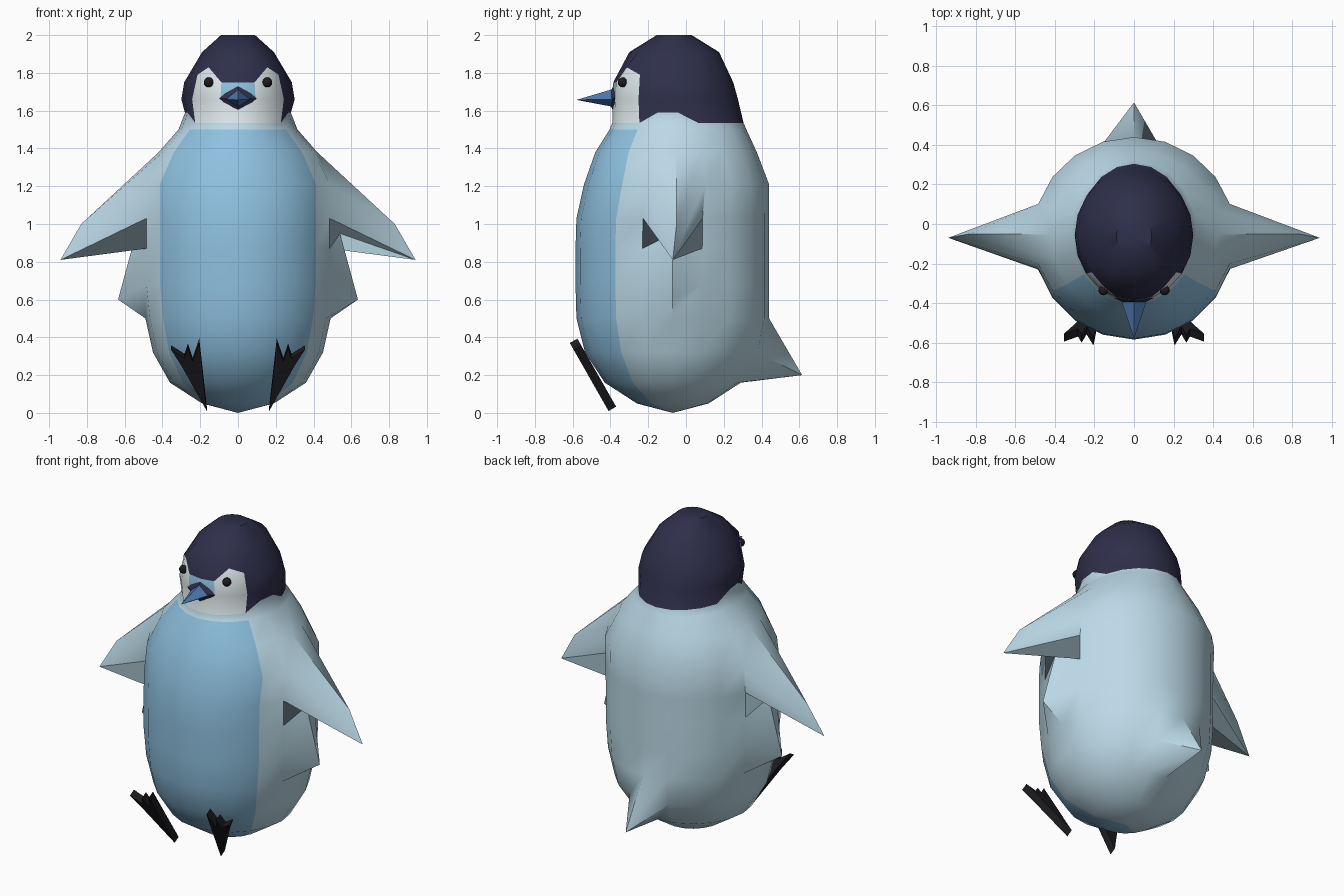
import bpy, bmesh, math

if "Cube" in bpy.data.objects:
    bpy.data.objects.remove(bpy.data.objects["Cube"])


def material(name, rgb):
    m = bpy.data.materials.new(name)
    m.diffuse_color = (*rgb, 1)
    m.use_nodes = True
    m.node_tree.nodes["Principled BSDF"].inputs["Base Color"].default_value = m.diffuse_color
    return m


NAVY = material("navy", (0.028, 0.028, 0.07))
PALE = material("pale_blue", (0.50, 0.70, 0.80))
BELLY = material("belly_blue", (0.27, 0.53, 0.74))
WHITE = material("face_white", (0.72, 0.80, 0.82))
BEAK = material("beak_blue", (0.08, 0.2, 0.45))
BLACK = material("black", (0.012, 0.012, 0.015))


def finish(name, bm, mats, angle=None):
    bmesh.ops.recalc_face_normals(bm, faces=bm.faces[:])
    me = bpy.data.meshes.new(name)
    bm.to_mesh(me)
    bm.free()
    ob = bpy.data.objects.new(name, me)
    bpy.context.collection.objects.link(ob)
    for m in mats:
        me.materials.append(m)
    if angle:
        bpy.ops.object.select_all(action='DESELECT')
        ob.select_set(True)
        bpy.context.view_layer.objects.active = ob
        bpy.ops.object.shade_smooth_by_angle(angle=math.radians(angle))
    return ob


# Body and head: 20-sided rings of (z, half width, front y, back y)
RINGS = [
    (0.05, 0.19, -0.26, 0.12), (0.16, 0.36, -0.43, 0.29),
    (0.32, 0.45, -0.535, 0.40), (0.50, 0.49, -0.58, 0.44),
    (0.68, 0.51, -0.585, 0.44), (0.87, 0.51, -0.585, 0.44),
    (1.03, 0.51, -0.58, 0.44), (1.21, 0.51, -0.54, 0.44),
    (1.38, 0.42, -0.48, 0.375), (1.50, 0.315, -0.405, 0.32),
    (1.535, 0.28, -0.39, 0.305), (1.66, 0.30, -0.388, 0.275),
    (1.75, 0.285, -0.385, 0.25), (1.91, 0.19, -0.30, 0.175),
    (2.00, 0.09, -0.155, 0.03),
]
# Side points pulled out for hip, armpit, wing tip and wing edge: ring -> (x, z)
SIDE = {4: (0.635, 0.60), 5: (0.54, 0.95), 6: (0.94, 0.81), 7: (0.83, 1.00)}
# Face mask outline heights by column away from the front
MASK = {2: 1.83, 3: 1.79}
N = 20

bm = bmesh.new()
rings = []
for r, (z, rx, yf, yb) in enumerate(RINGS):
    ring = []
    for c in range(N):
        a = math.tau * c / N
        k = min(c, N - c)
        x = rx * math.sin(a)
        y = (yf + yb) / 2 - (yb - yf) / 2 * math.cos(a)
        h = z
        if k == 5 and r in SIDE:
            x, h = math.copysign(SIDE[r][0], x), SIDE[r][1]
        if r == 2 and k == 10:        # tail tip
            x, y, h = 0, 0.615, 0.20
        if r == 12 and k in MASK:
            h = MASK[k]
            x, y = x * 0.93, y + 0.01
        if r == 10 and k in (4, 5):   # shoulders rise under the cap
            h = 1.59
        ring.append(bm.verts.new((x, y, h)))
    rings.append(ring)


def face(verts, index):
    f = bm.faces.new(verts)
    f.material_index = index


for r in range(len(rings) - 1):
    for c in range(N):
        d = (c + 1) % N
        quad = [rings[r][c], rings[r][d], rings[r + 1][d], rings[r + 1][c]]
        k = min(c, N - 1 - c)
        front = k < 3
        if r < 9:
            mat = 1 if front else 0
        elif r == 9:
            mat = 0
        elif r in (10, 11) and front:
            mat = 1 if r == 11 and k == 0 else 3
        else:
            mat = 2
        if r == 6 and c in (4, 5, 14, 15):
            # split the wing underside along a line to the tip
            s = 0 if c in (5, 15) else 1
            face([quad[s], quad[s + 1], quad[s + 2]], mat)
            face([quad[s], quad[s + 2], quad[(s + 3) % 4]], mat)
        else:
            face(quad, mat)
bottom = bm.verts.new((0, -0.07, 0.0))
top = bm.verts.new((0, -0.07, 2.0))
for c in range(N):
    d = (c + 1) % N
    face([bottom, rings[0][d], rings[0][c]], 1 if min(c, N - 1 - c) < 3 else 0)
    face([top, rings[-1][c], rings[-1][d]], 2)
finish("body", bm, [PALE, BELLY, NAVY, WHITE], 40)


def pyramid(name, w, top_z, mid_z, low_z, base_y, tip, mat):
    b = bmesh.new()
    base = [b.verts.new(p) for p in ((0, base_y, top_z), (w, base_y, mid_z),
                                     (0, base_y, low_z), (-w, base_y, mid_z))]
    t = b.verts.new(tip)
    b.faces.new(base)
    for i in range(4):
        b.faces.new((base[i], base[(i + 1) % 4], t))
    return finish(name, b, [mat])


# Beak and the dark diamond behind it
pyramid("beak_surround", 0.10, 1.75, 1.665, 1.58, -0.375, (0, -0.42, 1.665), NAVY)
pyramid("beak", 0.065, 1.715, 1.66, 1.62, -0.385, (0, -0.58, 1.657), BEAK)

# Foot outline in front view (x, z), lying on a tilted plane
FOOT = [(0.165, 0.01), (0.205, 0.37), (0.24, 0.27), (0.265, 0.345),
        (0.283, 0.29), (0.355, 0.335), (0.30, 0.25)]
for side, s in (("right", 1), ("left", -1)):
    b = bmesh.new()
    slab = b.faces.new([b.verts.new((s * x, -0.41 - (z - 0.01) * 0.57, z)) for x, z in FOOT])
    out = bmesh.ops.extrude_face_region(b, geom=[slab], use_keep_orig=True)
    verts = [g for g in out["geom"] if isinstance(g, bmesh.types.BMVert)]
    bmesh.ops.translate(b, verts=verts, vec=(0, 0.04, 0.023))
    finish(side + "_foot", b, [BLACK])

    # Eye
    b = bmesh.new()
    bmesh.ops.create_uvsphere(b, u_segments=12, v_segments=8, radius=0.026)
    bmesh.ops.translate(b, verts=b.verts[:], vec=(s * 0.155, -0.335, 1.75))
    finish(side + "_eye", b, [BLACK], 60)
